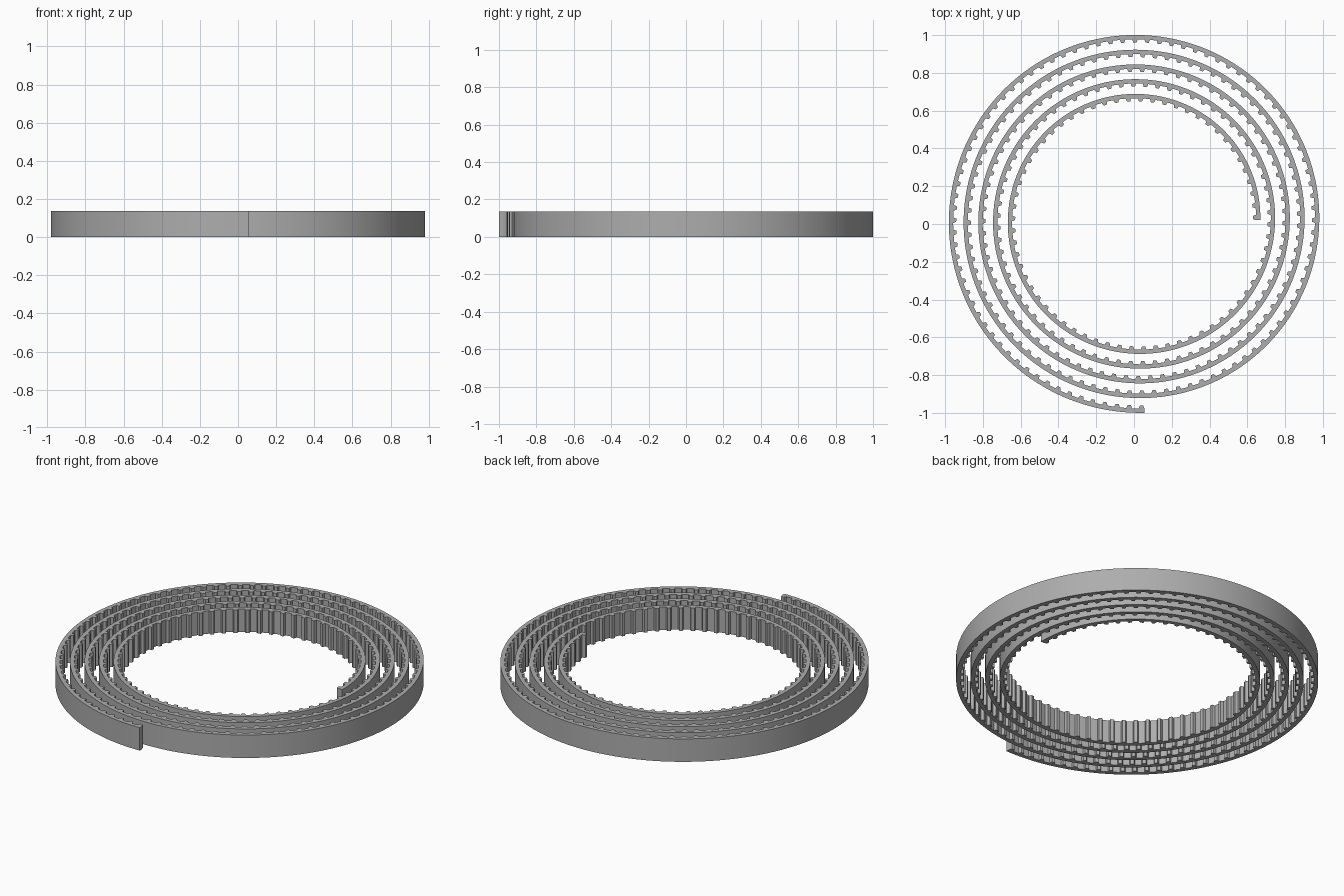
import bpy, bmesh
from math import cos, sin, pi, sqrt, radians

cube = bpy.data.objects.get("Cube")
if cube:
    bpy.data.objects.remove(cube, do_unlink=True)

HEIGHT = 0.136
CENTRE = 0.02               # spiral axis offset in x and y
R_START = 0.649             # outer radius at the inner end
GROWTH = 0.078 / (2 * pi)   # radius gained per radian
END = 4 * 2 * pi + radians(272)
BAND, TOOTH = 0.023, 0.016  # band thickness and tooth depth
PITCH = 0.067

# Material
rubber = bpy.data.materials.new("Grey rubber")
rubber.use_nodes = True
grey = (0.42, 0.42, 0.42, 1)
rubber.diffuse_color = grey
rubber.node_tree.nodes["Principled BSDF"].inputs["Base Color"].default_value = grey


def angle_at(length):
    """Spiral angle after a given length of belt."""
    return (sqrt(R_START ** 2 + 2 * GROWTH * length) - R_START) / GROWTH


def point(angle, inset, z):
    r = R_START + GROWTH * angle - inset
    return (CENTRE + r * cos(angle), CENTRE + r * sin(angle), z)


# Belt outline: tapered teeth repeated along the length
total = R_START * END + GROWTH * END ** 2 / 2
count = round(total / PITCH)
pitch = total / (count + 0.45)
tooth_profile = [(0, 0), (0.09, 1), (0.36, 1), (0.45, 0), (0.72, 0)]
stations = [((i + f) * pitch, BAND + TOOTH * d)
            for i in range(count + 1) for f, d in tooth_profile]
stations = stations[:-1]

# Sweep a rectangular section through every station
bm = bmesh.new()
previous = None
for length, depth in stations:
    a = angle_at(length)
    ring = [bm.verts.new(point(a, inset, z)) for inset, z in
            ((0, 0), (0, HEIGHT), (depth, HEIGHT), (depth, 0))]
    if previous:
        for j in range(4):
            k = (j + 1) % 4
            bm.faces.new((previous[j], previous[k], ring[k], ring[j]))
    else:
        bm.faces.new(ring)
    previous = ring
bm.faces.new(previous[::-1])
bmesh.ops.recalc_face_normals(bm, faces=bm.faces)
mesh = bpy.data.meshes.new("toothed_belt")
bm.to_mesh(mesh)
bm.free()

belt = bpy.data.objects.new("toothed_belt", mesh)
bpy.context.collection.objects.link(belt)
mesh.materials.append(rubber)
bpy.ops.object.select_all(action='DESELECT')
belt.select_set(True)
bpy.context.view_layer.objects.active = belt
bpy.ops.object.shade_smooth_by_angle(angle=radians(25))
